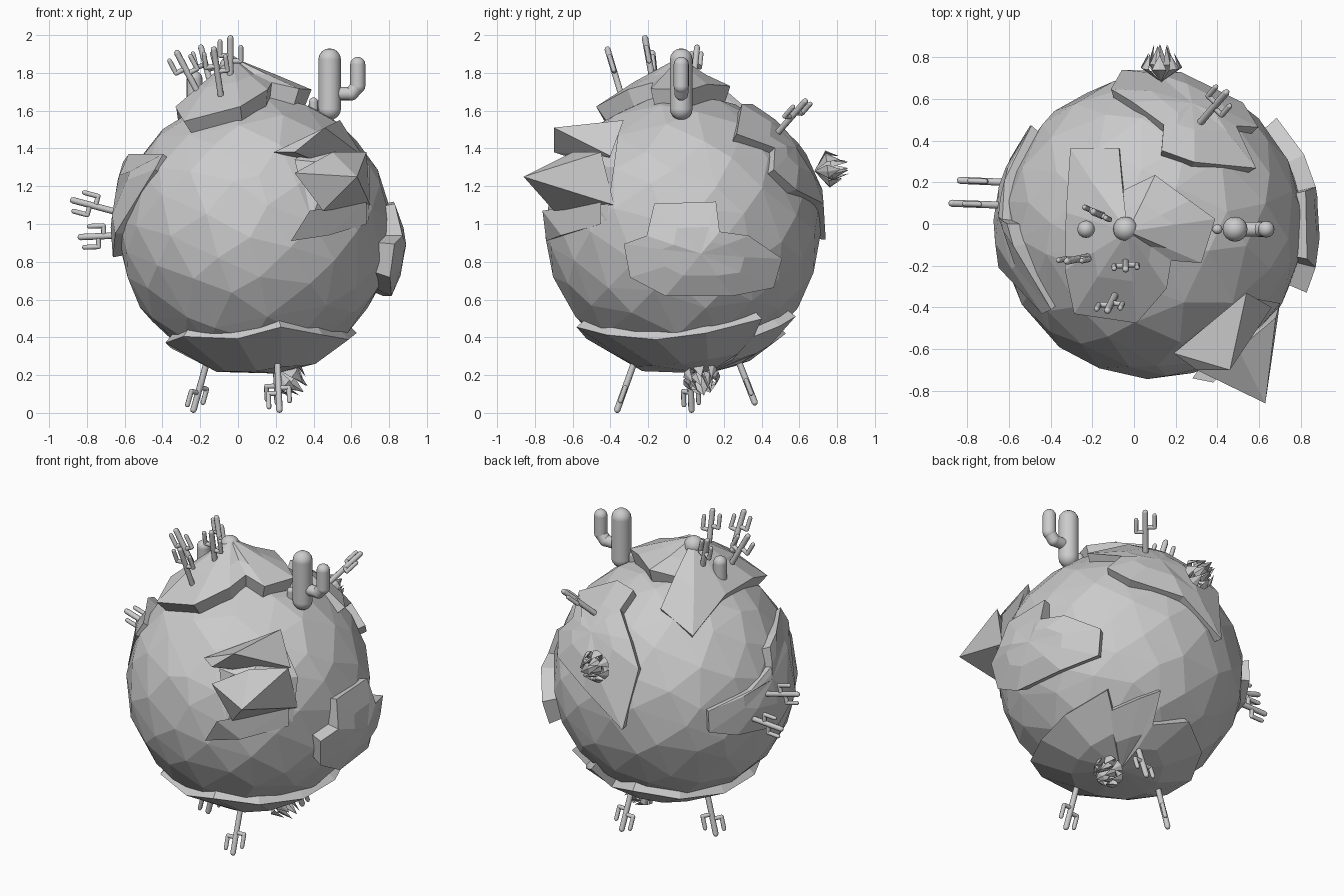
import bpy, bmesh, math, random
from mathutils import Vector as V

if "Cube" in bpy.data.objects:
    bpy.data.objects.remove(bpy.data.objects["Cube"])

random.seed(4)
CENTRE, R = V((.09, -.015, .96)), .73
stone = bpy.data.materials.new("plain grey")
stone.use_nodes = True
GREY = (.6, .6, .6, 1)
stone.diffuse_color = GREY
stone.node_tree.nodes["Principled BSDF"].inputs["Base Color"].default_value = GREY


def finish(name, bm, smooth=False):
    bmesh.ops.recalc_face_normals(bm, faces=bm.faces)
    mesh = bpy.data.meshes.new(name)
    bm.to_mesh(mesh)
    bm.free()
    mesh.materials.append(stone)
    for f in mesh.polygons:
        f.use_smooth = smooth
    obj = bpy.data.objects.new(name, mesh)
    bpy.context.collection.objects.link(obj)


def hull(name, points):
    """Faceted rock wrapped round the points."""
    bm = bmesh.new()
    result = bmesh.ops.convex_hull(bm, input=[bm.verts.new(p) for p in points])
    inner = [v for v in result["geom_interior"] if isinstance(v, bmesh.types.BMVert)]
    bmesh.ops.delete(bm, geom=inner, context='VERTS')
    finish(name, bm)


def plate(name, axis, sign, outline, thick, peak=0):
    """Raised slab hugging the globe, outlined across one axis; a third value sets edge height."""
    bm = bmesh.new()
    others = [i for i in range(3) if i != axis]
    dirs, heights = [], []
    for point in outline:
        d = V((0, 0, 0))
        for i, value in zip(others, point):
            d[i] = value - CENTRE[i]
        d[axis] = sign * math.sqrt(max(R * R - d.length_squared, .01))
        dirs.append(d.normalized())
        heights.append(point[2] if len(point) > 2 else thick)
    mid = sum(dirs, V((0, 0, 0))).normalized()

    def ring(t, rise):
        return [bm.verts.new(CENTRE + mid.lerp(d, t).normalized() * (R + h))
                for d, h in zip(dirs, rise)]

    n = len(dirs)
    rings = [ring(1, [-.05] * n), ring(1, heights),
             ring(.5, [(h + thick) / 2 + peak * .25 for h in heights])]
    top = bm.verts.new(CENTRE + mid * (R + thick + peak))
    for i in range(n):
        j = (i + 1) % n
        for a, b in zip(rings, rings[1:]):
            bm.faces.new((a[i], a[j], b[j], b[i]))
        bm.faces.new((rings[2][i], rings[2][j], top))
    finish(name, bm)


def rod(bm, a, b, r, seg):
    """Round-ended rod from a to b."""
    a, b = V(a), V(b)
    turn = (b - a).to_track_quat('Z', 'Y').to_matrix().to_4x4()
    turn.translation = (a + b) / 2
    bmesh.ops.create_cone(bm, cap_ends=False, segments=seg, radius1=r, radius2=r,
                          depth=(b - a).length, matrix=turn)
    for p in (a, b):
        turn.translation = p
        bmesh.ops.create_uvsphere(bm, u_segments=seg, v_segments=seg // 2, radius=r, matrix=turn)


def small_cactus(name, base, tip, side):
    """Thin stem with two upturned arms."""
    bm = bmesh.new()
    base, tip = V(base), V(tip)
    up = (tip - base).normalized()
    side = V(side)
    side = (side - up * side.dot(up)).normalized()
    rod(bm, base - up * .06, tip - up * .017, .017, 8)
    for s, low in ((1, .14), (-1, .11)):
        root = tip - up * low
        elbow = root + side * s * .055
        rod(bm, root, elbow, .013, 8)
        rod(bm, elbow, elbow + up * .075, .013, 8)
    finish(name, bm, True)


def agave(name, base, axis):
    """Ball of pointed leaves that bulge out and close toward the tip."""
    bm = bmesh.new()
    base, axis = V(base), V(axis).normalized()
    u = axis.orthogonal().normalized()
    w = axis.cross(u)
    for count, spread, height in ((7, .09, .14), (5, .05, .18)):
        for k in range(count):
            a = math.tau * k / count
            out = u * math.cos(a) + w * math.sin(a)
            edge = (w * math.cos(a) - u * math.sin(a)) * .035
            belly = base + out * spread + axis * height * .5
            root = bm.verts.new(base)
            tip = bm.verts.new(base + out * spread * .7 + axis * height)
            rim = [bm.verts.new(belly + o) for o in (edge, out * .012, -edge, -out * .012)]
            for i in range(4):
                bm.faces.new((root, rim[i], rim[i - 1]))
                bm.faces.new((tip, rim[i - 1], rim[i]))
    finish(name, bm)


# Globe with large uneven facets
COUNT = 140
globe = []
for i in range(COUNT):
    h = 1 - (2 * i + 1) / COUNT
    a = i * math.pi * (3 - math.sqrt(5))
    w = math.sqrt(1 - h * h)
    d = V((w * math.cos(a), w * math.sin(a), h))
    d += V([random.uniform(-.07, .07) for _ in range(3)])
    globe.append(CENTRE + d.normalized() * R)
hull("globe", globe)

# Raised land plates
plate("top_land", 2, 1, [(-.3, .36, .01), (-.07, .36, .01), (-.05, .15, .04), (.1, .21), (.25, .1),
      (.36, .02), (.3, -.17), (.17, -.16), (.15, -.28), (.02, -.43), (-.25, -.39), (-.29, -.2),
      (-.3, .05, .05)], .08, .12)
plate("left_land", 0, 1, [(-.16, 1.1, .04), (.15, 1.11, .04), (.16, .96), (.3, .94), (.46, .83),
      (.42, .69), (.22, .65), (-.1, .65), (-.27, .74), (-.3, .9), (-.19, .94)], .075)
plate("right_land", 0, -1, [(.45, 1.05), (.45, .92), (.3, .87), (0, .83), (-.2, .95),
      (-.42, 1.28, .02), (-.4, 1.36, .02), (-.1, 1.34, .06), (0, 1.3, .06), (.02, 1.2),
      (.2, 1.12)], .035)
plate("back_land", 1, 1, [(-.05, .92), (-.1, 1.28), (0, 1.41), (.14, 1.52), (.13, 1.6), (.28, 1.6),
      (.56, 1.45), (.47, 1.38), (.57, 1.27), (.5, 1.17), (.22, 1.1)], .04)
plate("bottom_land", 2, -1, [(-.36, -.15), (-.27, -.37), (0, -.5), (.22, -.55), (.43, -.4),
      (.56, -.15), (.6, .1), (.52, .38), (.45, .34), (.36, .47), (.27, .55), (.22, .42),
      (.02, .5), (-.2, .35), (-.33, .1)], .04)

# Jagged rocks
hull("upper_rock", [(.46, -.7, 1.51), (.3, -.7, 1.38), (.54, -.33, 1.55), (.66, -.4, 1.36),
     (.19, -.62, 1.38), (.5, -.45, 1.3)])
hull("middle_rock", [(.63, -.86, 1.25), (.5, -.6, 1.38), (.68, -.45, 1.38), (.7, -.38, 1.1),
     (.3, -.7, 1.27), (.45, -.7, 1.07)])
hull("lower_rock", [(.28, -.74, .91), (.38, -.76, 1.07), (.68, -.45, 1.12), (.48, -.66, .94),
     (.68, -.45, 1), (.45, -.5, 1)])
hull("rock_base", [(.3, -.62, 1.34), (.54, -.35, 1.53), (.7, -.38, 1.3), (.69, -.42, 1.02),
     (.38, -.68, 1), (.5, -.62, 1.32)])

# Large cactus with one arm
bm = bmesh.new()
rod(bm, (.485, -.025, 1.61), (.485, -.025, 1.87), .06, 16)
rod(bm, (.5, -.025, 1.69), (.6, -.025, 1.69), .035, 16)
rod(bm, (.6, -.025, 1.69), (.634, -.025, 1.73), .037, 16)
rod(bm, (.634, -.025, 1.73), (.634, -.025, 1.845), .04, 16)
finish("large_cactus", bm, True)

# Armless round cacti
for name, x, top, r in (("round_cactus", -.04, 1.89, .06), ("short_cactus", -.23, 1.81, .042),
                        ("tiny_cactus", .4, 1.67, .024)):
    bm = bmesh.new()
    rod(bm, (x, -.025, 1.6), (x, -.025, top - r), r, 16)
    finish(name, bm, True)

# Small armed cacti: base, tip, arm direction
X, Z = (1, 0, 0), (0, 0, 1)
for i, (base, tip, side) in enumerate([
        ((-.04, -.18, 1.78), (-.04, -.22, 2), X),
        ((-.1, -.36, 1.74), (-.13, -.42, 1.94), X),
        ((-.23, -.16, 1.73), (-.33, -.18, 1.92), X),
        ((-.15, .04, 1.76), (-.2, .06, 1.95), (1, -.5, 0)),
        ((-.63, .09, 1.06), (-.89, .1, 1.13), Z),
        ((-.62, .2, .94), (-.85, .21, .93), Z),
        ((.33, .5, 1.5), (.45, .64, 1.66), (1, -1, 0)),
        ((-.17, .02, .25), (-.24, .03, 0), (1, 1, 0)),
        ((.21, -.28, .25), (.22, -.37, 0), X),
        ((.2, .28, .27), (.21, .37, .04), X)]):
    small_cactus(f"small_cactus_{i + 1}", base, tip, side)

# Agave tufts
agave("back_agave", (.13, .68, 1.28), (0, 1, .12))
agave("bottom_agave", (.21, .07, .23), (.75, .15, -.6))
